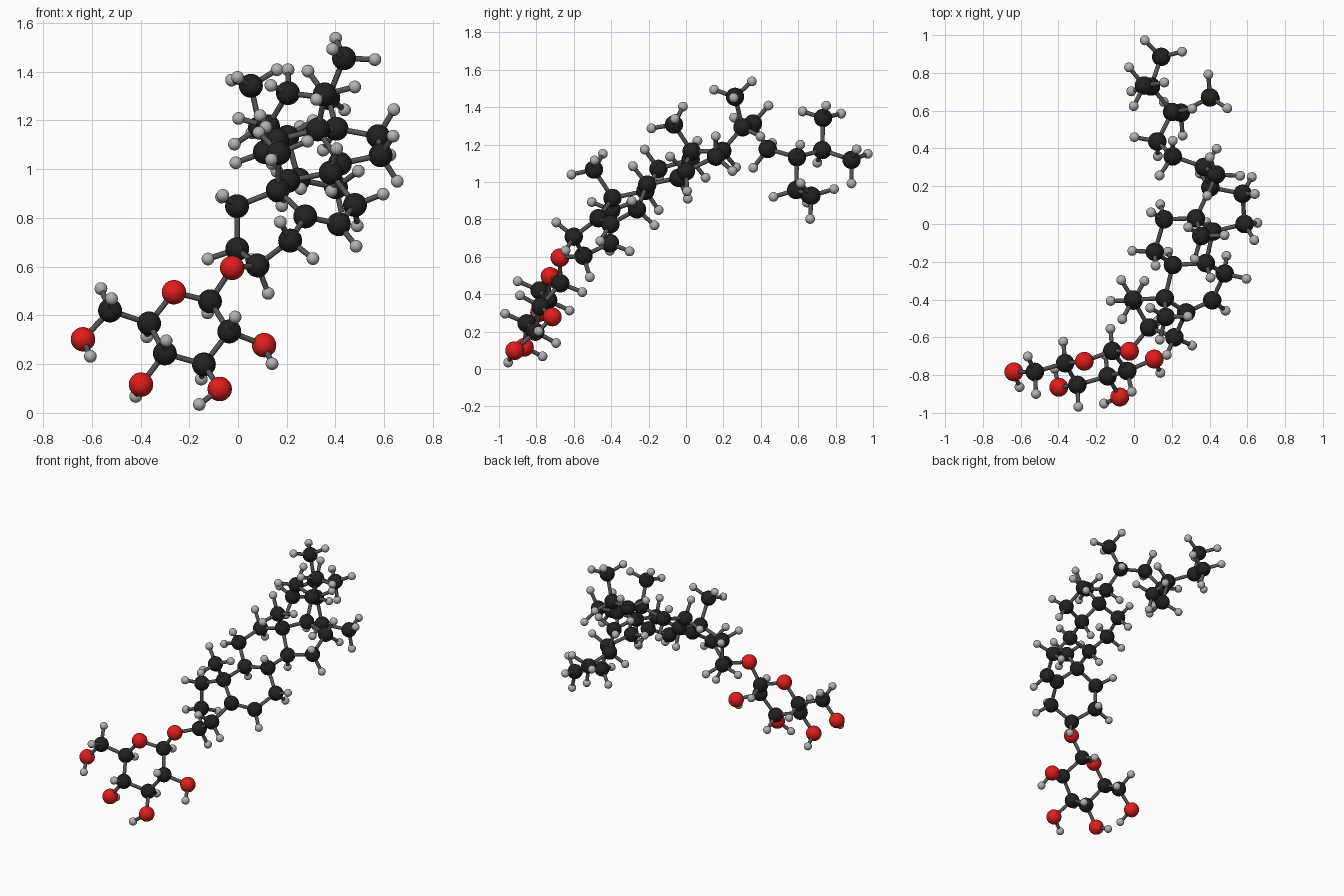
import bpy, bmesh, math
from mathutils import Vector, Matrix

if "Cube" in bpy.data.objects:
    bpy.data.objects.remove(bpy.data.objects["Cube"])

RADIUS = {"carbon": 0.049, "oxygen": 0.05, "hydrogen": 0.026}
BOND_R, CH = 0.0115, 0.127


def material(name, rgb):
    m = bpy.data.materials.new(name)
    m.diffuse_color = (*rgb, 1)
    m.use_nodes = True
    m.node_tree.nodes["Principled BSDF"].inputs["Base Color"].default_value = m.diffuse_color
    return m


MATS = {
    "carbon": material("carbon_black", (0.015, 0.015, 0.015)),
    "oxygen": material("oxygen_red", (0.75, 0.012, 0.012)),
    "hydrogen": material("hydrogen_grey", (0.45, 0.45, 0.45)),
    "bond": material("bond_grey", (0.09, 0.09, 0.09)),
}

# Heavy-atom skeleton, one table per region of the molecule
sugar_c = {
    "s1": (-.115, -.672, .458), "s2": (-.036, -.778, .334), "s3": (-.14, -.806, .199),
    "s4": (-.30, -.852, .244), "s5": (-.365, -.737, .367), "s6": (-.525, -.783, .42),
}
sugar_o = {
    "o1": (-.024, -.674, .595), "o2": (.107, -.715, .278), "o3": (-.075, -.916, .098),
    "o4": (-.398, -.864, .116), "o5": (-.263, -.727, .495), "o6": (-.636, -.783, .302),
}
rings_c = {
    "1": (-.004, -.40, .848), "2": (-.003, -.406, .672), "3": (.08, -.548, .605),
    "4": (.214, -.60, .707), "5": (.276, -.468, .806), "6": (.414, -.404, .774),
    "7": (.48, -.262, .853), "8": (.38, -.207, .986), "9": (.206, -.217, .952),
    "10": (.163, -.393, .914), "11": (.11, -.147, 1.07), "12": (.16, .025, 1.12),
    "13": (.328, .03, 1.163), "14": (.418, -.04, 1.022), "15": (.585, 0, 1.057),
    "16": (.575, .16, 1.135), "17": (.404, .194, 1.166), "18": (.356, -.064, 1.307),
    "19": (.168, -.492, 1.066),
}
tail_c = {
    "20": (.37, .302, 1.292), "21": (.435, .262, 1.455), "22": (.205, .358, 1.312),
    "23": (.123, .437, 1.176), "24": (.202, .593, 1.132), "25": (.09, .728, 1.17),
    "26": (.053, .733, 1.342), "27": (.144, .885, 1.118), "28": (.248, .589, .957),
    "29": (.402, .67, .926),
}
# Directions of the hydroxyl hydrogens
hydroxyl = {"o2": (.033, -.074, -.077), "o3": (-.087, -.036, -.066),
            "o4": (-.02, .09, -.045), "o6": (.03, -.08, -.07)}

groups = {"sugar_carbon": sugar_c, "sugar_oxygen": sugar_o,
          "rings_carbon": rings_c, "tail_carbon": tail_c}
pos, region = {}, {}
for gname, table in groups.items():
    for k, p in table.items():
        pos[k], region[k] = Vector(p), gname.split("_")[0]

# Bonds: every pair of neighbouring heavy atoms
keys = list(pos)
near = {k: [j for j in keys if j != k and (pos[j] - pos[k]).length < 0.225] for k in keys}
bonds = {"sugar": [], "rings": [], "tail": []}
for i, a in enumerate(keys):
    for b in keys[i + 1:]:
        if b in near[a]:
            bonds[region[b]].append((pos[a], pos[b]))


def hydrogen_dirs(k):
    """Fill the free valences of an atom in tetrahedral directions."""
    if k in hydroxyl:
        return [Vector(hydroxyl[k]).normalized() * 0.87]
    if k.startswith("o") or k == "5":
        return []
    d = [(pos[j] - pos[k]).normalized() for j in near[k]]
    out = -sum(d, Vector()).normalized()
    if len(d) == 3 or k == "6":
        return [out]
    if len(d) == 2:
        n = d[0].cross(d[1]).normalized()
        return [out * .577 + n * .816, out * .577 - n * .816]
    if len(d) == 1:
        parent = near[k][0]
        q = next(j for j in near[parent] if j != k)
        u = pos[q] - pos[parent]
        u = -(u - d[0] * u.dot(d[0])).normalized()
        return [out * .333 + (Matrix.Rotation(math.radians(t), 3, d[0]) @ u) * .943
                for t in (0, 120, 240)]
    return []


hydrogens = {"sugar": [], "rings": [], "tail": []}
for k in keys:
    for v in hydrogen_dirs(k):
        h = pos[k] + v * CH
        hydrogens[region[k]].append(h)
        bonds[region[k]].append((pos[k], h))


def finish(bm, name, mat):
    me = bpy.data.meshes.new(name)
    for f in bm.faces:
        f.smooth = True
    bm.to_mesh(me)
    bm.free()
    me.materials.append(mat)
    bpy.context.collection.objects.link(bpy.data.objects.new(name, me))


def balls(name, points, kind):
    bm = bmesh.new()
    for p in points:
        bmesh.ops.create_uvsphere(bm, u_segments=24, v_segments=16, radius=RADIUS[kind],
                                  matrix=Matrix.Translation(p))
    finish(bm, name, MATS[kind])


def sticks(name, pairs):
    bm = bmesh.new()
    for a, b in pairs:
        d = b - a
        m = Matrix.Translation((a + b) / 2) @ d.to_track_quat("Z", "Y").to_matrix().to_4x4()
        bmesh.ops.create_cone(bm, cap_ends=False, segments=14, radius1=BOND_R,
                              radius2=BOND_R, depth=d.length, matrix=m)
    finish(bm, name, MATS["bond"])


# Atoms and bonds, one object per region and kind
for gname, table in groups.items():
    balls(gname + "_atoms", [Vector(p) for p in table.values()], gname.split("_")[1])
for r in bonds:
    balls(r + "_hydrogen_atoms", hydrogens[r], "hydrogen")
    sticks(r + "_bonds", bonds[r])
